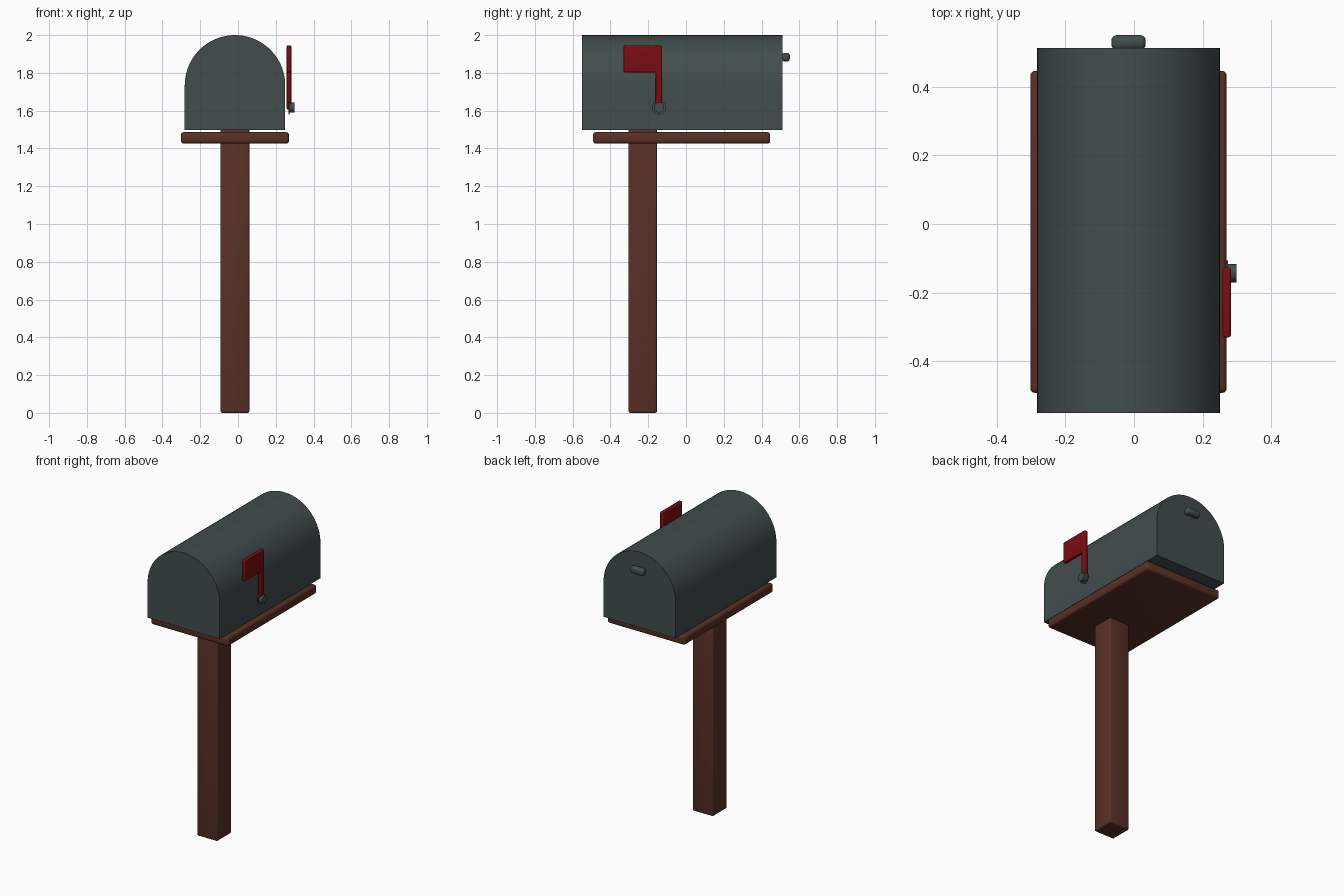
import bpy, bmesh, math
from mathutils import Matrix, Vector

if "Cube" in bpy.data.objects:
    bpy.data.objects.remove(bpy.data.objects["Cube"])


def material(name, rgb):
    m = bpy.data.materials.new(name)
    m.diffuse_color = (*rgb, 1)
    m.use_nodes = True
    m.node_tree.nodes["Principled BSDF"].inputs["Base Color"].default_value = m.diffuse_color
    return m


METAL = material("dark grey metal", (0.054, 0.075, 0.073))
WOOD = material("brown wood", (0.100, 0.030, 0.019))
RED = material("flag red", (0.200, 0.004, 0.005))
CX = -0.016  # centre line of the box and post


def finish(name, bm, mat, bevel=0, segments=3):
    if bevel:
        bmesh.ops.bevel(bm, geom=bm.edges[:], offset=bevel, segments=segments,
                        profile=0.5, affect='EDGES', clamp_overlap=True)
    bmesh.ops.recalc_face_normals(bm, faces=bm.faces[:])
    me = bpy.data.meshes.new(name)
    bm.to_mesh(me)
    bm.free()
    me.materials.append(mat)
    ob = bpy.data.objects.new(name, me)
    bpy.context.collection.objects.link(ob)
    bpy.ops.object.select_all(action='DESELECT')
    ob.select_set(True)
    bpy.context.view_layer.objects.active = ob
    bpy.ops.object.shade_smooth_by_angle(angle=math.radians(35))
    return ob


def box(name, lo, hi, mat, bevel, segments=3):
    lo, hi = Vector(lo), Vector(hi)
    bm = bmesh.new()
    bmesh.ops.create_cube(bm, size=1, matrix=Matrix.Translation((lo + hi) / 2)
                          @ Matrix.Diagonal((*(hi - lo), 1)))
    return finish(name, bm, mat, bevel, segments)


def prism(name, outline, depth, mat, bevel=0):
    """Extrude a closed outline along the depth vector."""
    bm = bmesh.new()
    face = bm.faces.new([bm.verts.new(p) for p in outline])
    new = bmesh.ops.extrude_face_region(bm, geom=[face])["geom"]
    bmesh.ops.translate(bm, vec=depth,
                        verts=[v for v in new if isinstance(v, bmesh.types.BMVert)])
    return finish(name, bm, mat, bevel)


def disc(name, x0, x1, radius, y, z, mat):
    ring = [(x0, y + radius * math.cos(a), z + radius * math.sin(a))
            for a in (i * math.tau / 32 for i in range(32))]
    return prism(name, ring, (x1 - x0, 0, 0), mat)


# Post and support board
box("post", (CX - 0.076, -0.304, 0), (CX + 0.076, -0.153, 1.505), WOOD, 0.01)
box("support_board", (-0.302, -0.492, 1.426), (0.27, 0.446, 1.486), WOOD, 0.014)

# Mailbox body: arched profile run front to back
R, BASE, TOP = 0.266, 1.497, 2.0
arch = [(CX + R * math.cos(a), -0.55, TOP - R + R * math.sin(a))
        for a in (i * math.pi / 40 for i in range(41))]
prism("mailbox_body", [(CX + R, -0.55, BASE)] + arch + [(CX - R, -0.55, BASE)],
      (0, 1.062, 0), METAL)

# Door handle on the back end
box("door_handle", (CX - 0.05, 0.507, 1.86), (CX + 0.05, 0.55, 1.906), METAL, 0.016, 4)

# Signal flag with its arm in one outline
flag = [(-0.127, 1.605), (-0.127, 1.945), (-0.33, 1.945),
        (-0.33, 1.803), (-0.161, 1.803), (-0.161, 1.605)]
prism("signal_flag", [(0.258, y, z) for y, z in flag], (0.024, 0, 0), RED, 0.006)

# Flag pivot: thin washer and short knob
disc("pivot_washer", 0.268, 0.273, 0.037, -0.143, 1.617, METAL)
disc("pivot_knob", 0.268, 0.298, 0.027, -0.143, 1.617, METAL)
